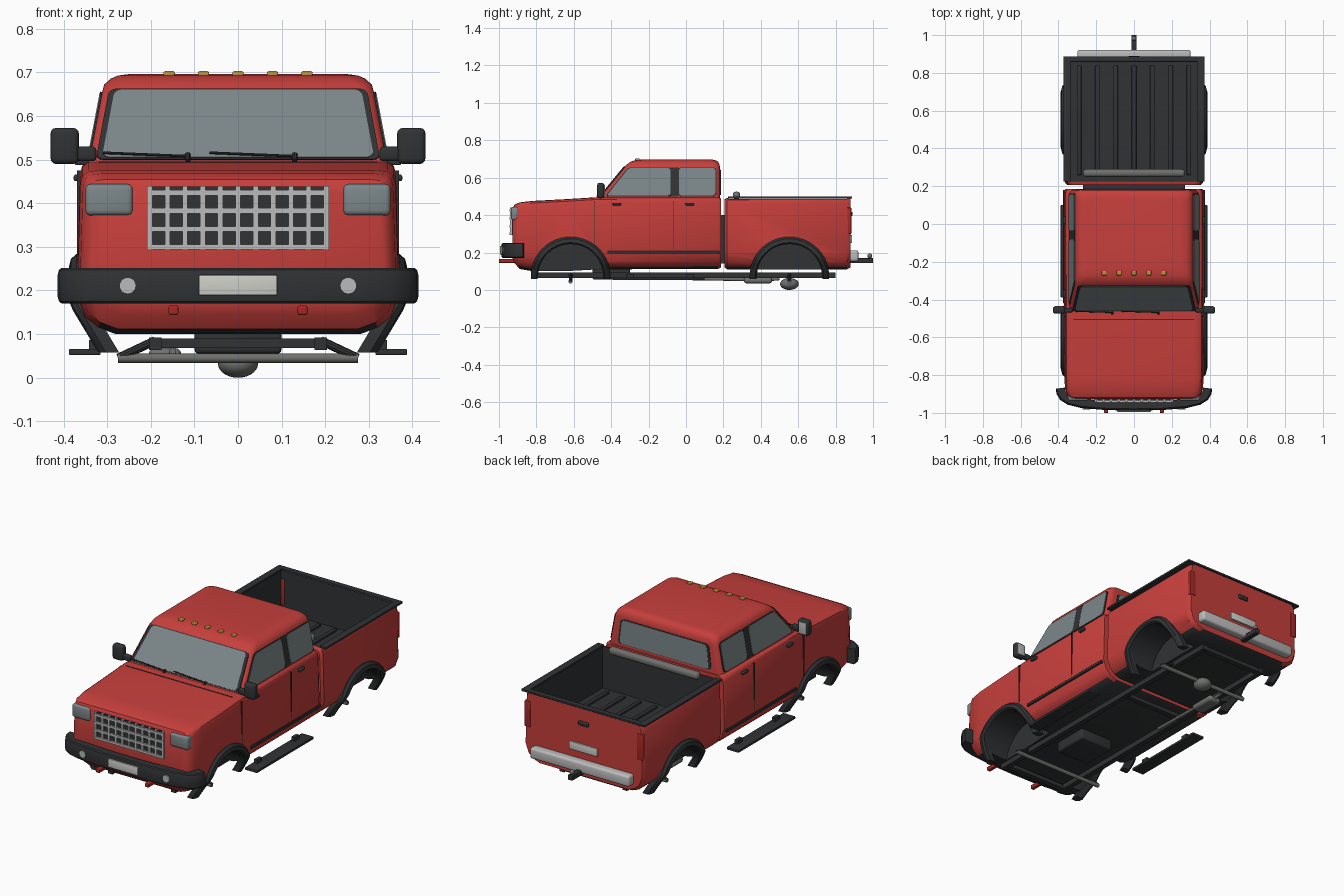
import bpy, bmesh, math
from mathutils import Vector, Matrix

if "Cube" in bpy.data.objects:
    bpy.data.objects.remove(bpy.data.objects["Cube"])


def material(name, r, g, b):
    m = bpy.data.materials.new(name)
    m.diffuse_color = (r, g, b, 1)
    m.use_nodes = True
    m.node_tree.nodes["Principled BSDF"].inputs["Base Color"].default_value = m.diffuse_color
    return m


RED = material("red_paint", .57, .05, .045)
DARK = material("dark_plastic", .03, .032, .034)
GLASS = material("glass", .2, .24, .25)
SILVER = material("silver", .5, .5, .5)
STEEL = material("steel", .16, .16, .155)
AMBER = material("amber", .5, .28, .05)
LAMP = material("tail_red", .4, .02, .02)
PLATE = material("plate", .62, .62, .58)


def finish(name, bm, *mats):
    bmesh.ops.recalc_face_normals(bm, faces=bm.faces)
    me = bpy.data.meshes.new(name)
    bm.to_mesh(me)
    bm.free()
    ob = bpy.data.objects.new(name, me)
    bpy.context.collection.objects.link(ob)
    for m in mats:
        me.materials.append(m)
    return ob


def loft(name, rings, *mats, closed=False):
    bm = bmesh.new()
    vs = [[bm.verts.new(p) for p in r] for r in rings]
    n = len(vs[0])
    for a, b in zip(vs, vs[1:] + (vs[:1] if closed else [])):
        for i in range(n):
            bm.faces.new((a[i], a[(i + 1) % n], b[(i + 1) % n], b[i]))
    if not closed:
        bm.faces.new(vs[0])
        bm.faces.new(vs[-1])
    return finish(name, bm, *mats)


def box(name, x, y, z, mat, bevel=0):
    """Box from (min, max) ranges, with rounded edges."""
    bm = bmesh.new()
    bmesh.ops.create_cube(bm, size=1)
    for v in bm.verts:
        v.co = [(lo + hi) / 2 + c * (hi - lo) for c, (lo, hi) in zip(v.co, (x, y, z))]
    if bevel:
        bmesh.ops.bevel(bm, geom=bm.edges[:], offset=bevel, segments=3, affect='EDGES', profile=.5)
    return finish(name, bm, mat)


def rod(name, p, q, r, mat, n=14):
    p, q = Vector(p), Vector(q)
    bm = bmesh.new()
    m = Matrix.Translation((p + q) / 2) @ (q - p).to_track_quat('Z', 'Y').to_matrix().to_4x4()
    bmesh.ops.create_cone(bm, cap_ends=True, segments=n, radius1=r, radius2=r, depth=(q - p).length, matrix=m)
    return finish(name, bm, mat)


def ball(name, c, size, mat):
    bm = bmesh.new()
    bmesh.ops.create_uvsphere(bm, u_segments=24, v_segments=14, radius=1,
                              matrix=Matrix.Translation(c) @ Matrix.Diagonal((*size, 1)))
    return finish(name, bm, mat)


def panel(name, pts, out, mat, grow=1, lift=.004, corner=.018):
    """Flat pane with rounded corners, standing slightly proud of the surface."""
    pts, out = [Vector(p) for p in pts], Vector(out).normalized()
    c = sum(pts, Vector()) / len(pts)
    bm = bmesh.new()
    bm.faces.new([bm.verts.new(c + (p - c) * grow - out * .006) for p in pts])
    bmesh.ops.bevel(bm, geom=bm.verts[:], offset=corner, segments=4, affect='VERTICES', profile=.5)
    ex = bmesh.ops.extrude_face_region(bm, geom=bm.faces[:])
    bmesh.ops.translate(bm, vec=out * (lift + .006), verts=[v for v in ex['geom'] if isinstance(v, bmesh.types.BMVert)])
    return finish(name, bm, mat)


def window(name, pts, out):
    panel(name + "_seal", pts, out, DARK, 1.045, .003)
    panel(name, pts, out, GLASS, 1, .005)


def cut(ob, cutter):
    mod = ob.modifiers.new("cut", 'BOOLEAN')
    mod.operation, mod.solver, mod.object = 'DIFFERENCE', 'EXACT', cutter
    bpy.context.view_layer.objects.active = ob
    bpy.ops.object.modifier_apply(modifier=mod.name)
    bpy.data.objects.remove(cutter)


def section(y, hw, zb, zt):
    """Body cross-section: tucked sills, rounded shoulders."""
    h = [(hw * .76, zb), (hw * .87, zb + .015), (hw * .95, zb + .04), (hw, zb + .09), (hw * .98, zt - .03),
         (hw * .965, zt - .012), (hw * .93, zt - .003), (hw * .86, zt)]
    return [(x, y, z) for x, z in h] + [(-x, y, z) for x, z in h[::-1]]


ARCH_Z, FRONT, REAR = .07, -.617, .553


def arches(ob, yc):
    for s in (-1, 1):
        cut(ob, rod("arch_cutter", (s * .2, yc, ARCH_Z), (s * .5, yc, ARCH_Z), .178, DARK, 40))


def darken(ob, yc, inside=lambda c: False):
    for f in ob.data.polygons:
        c = f.center
        well = abs(c.x) > .19 and math.hypot(c.y - yc, c.z - ARCH_Z) < .179 and (f.normal.z < .1) and \
            (abs(f.normal.x) < .05 or abs(c.x) < .21)
        f.material_index = int(well or (f.normal.z < -.8 and c.z < .17) or inside(c))


# Cab lower body and bonnet
cab = loft("cab_body", [section(*a) for a in (
    (-.928, .335, .17, .435), (-.918, .35, .145, .455), (-.89, .363, .112, .468), (-.82, .369, .1, .476),
    (-.65, .37, .1, .485), (-.47, .37, .11, .496), (.17, .37, .112, .498), (.186, .362, .12, .49))], RED, DARK)
arches(cab, FRONT)
darken(cab, FRONT)

# Cargo bed
bed = loft("cargo_bed", [section(*a) for a in (
    (.207, .355, .12, .485), (.22, .366, .11, .492), (.86, .366, .11, .492), (.88, .352, .12, .49))], RED, DARK)
arches(bed, REAR)
cut(bed, box("bed_cutter", (-.344, .344), (.228, .862), (.26, .6), DARK))
darken(bed, REAR, lambda c: abs(c.x) < .346 and .226 < c.y < .864 and c.z > .255 and c.z < .48)
for i in range(7):
    x = (i - 3) * .097
    box("bed_floor_rib", (x - .012, x + .012), (.26, .84), (.258, .27), DARK, .003)
for s in (-1, 1):
    x = sorted((s * .335, s * .374))
    box("bed_side_rail", x, (.225, .885), (.488, .5), DARK, .003)
box("tailgate_rail", (-.374, .374), (.858, .888), (.488, .5), DARK, .003)
box("bed_front_bar", (-.27, .27), (.25, .29), (.485, .525), STEEL, .016)
box("cab_bed_gap", (-.27, .27), (.18, .212), (.14, .4), DARK)

# Greenhouse with roof
def roof_ring(z, y0, y1, hw, r):
    ring = []
    for k, (sx, yy, sy) in enumerate(((1, y1, 1), (-1, y1, 1), (-1, y0, -1), (1, y0, -1))):
        for j in range(6):
            a = math.pi / 2 * (k + j / 5)
            ring.append((sx * (hw - r) + r * math.cos(a), yy - sy * r + r * math.sin(a), z))
    return ring


loft("cab_roof", [roof_ring(*a) for a in (
    (.47, -.483, .183, .347, .03), (.65, -.335, .182, .313, .03), (.672, -.315, .179, .307, .035),
    (.686, -.295, .171, .292, .04), (.693, -.275, .16, .275, .04), (.697, -.24, .14, .245, .04))], RED)


def side_x(z):
    return .347 - (z - .47) * .189


def front_y(z):
    return -.483 + (z - .47) * .822


window("windscreen", [(x, front_y(z), z) for x, z in ((-.312, .503), (.312, .503), (.283, .658), (-.283, .658))],
       (0, -1, .822))
window("rear_window", [(-.27, .183, .51), (.27, .183, .51), (.255, .182, .64), (-.255, .182, .64)], (0, 1, 0))
for s in (-1, 1):
    for nm, poly in (("front_door_window", ((-.425, .503), (-.083, .503), (-.083, .652), (-.305, .652))),
                     ("rear_door_window", ((-.038, .503), (.158, .503), (.158, .652), (-.038, .652)))):
        window(nm, [(s * side_x(z), y, z) for y, z in poly], (s, 0, .189))
    panel("door_pillar", [(s * side_x(z), y, z) for y, z in ((-.082, .5), (-.04, .5), (-.04, .655), (-.082, .655))],
          (s, 0, .189), DARK, corner=.002)

# Roof marker lamps and wipers
for i in range(5):
    x = (i - 2) * .079
    box("roof_marker", (x - .013, x + .013), (-.272, -.248), (.688, .703), AMBER, .004)
for x in (-.115, .13):
    rod("wiper", (x, -.468, .508), (x - .195, -.462, .516), .003, DARK, 8)
    rod("wiper_pivot", (x, -.475, .498), (x, -.465, .514), .006, DARK, 8)
box("bonnet_gap", (-.32, .32), (-.508, -.504), (.48, .496), DARK)

# Grille and headlamps
box("grille_back", (-.205, .205), (-.934, -.9), (.295, .438), DARK)
for i in range(11):
    x = (i - 5) * .0405
    box("grille_upright", (x - .006, x + .006), (-.942, -.93), (.293, .44), SILVER)
for z in (.3, .341, .383, .424):
    box("grille_bar", (-.208, .208), (-.944, -.93), (z - .006, z + .006), SILVER)

# Front bumper, swept along its plan curve
half = [(.0, -.972), (.15, -.969), (.28, -.958), (.345, -.942), (.38, -.92), (.395, -.895), (.398, -.87)]
path = [Vector((-x, y, 0)) for x, y in half[:0:-1]] + [Vector((x, y, 0)) for x, y in half]
rings = []
for i, p in enumerate(path):
    t = (path[min(i + 1, len(path) - 1)] - path[max(i - 1, 0)]).normalized()
    n = Vector((t.y, -t.x, 0))
    rings.append([p + n * a * .016 + Vector((0, 0, .211 + b * .041)) for a, b in
                  ((1, -.6), (1, .6), (.8, .88), (.4, 1), (-2, 1), (-2, -1), (.4, -1), (.8, -.88))])
loft("front_bumper", rings, DARK)
box("front_plate", (-.09, .09), (-.994, -.98), (.189, .235), PLATE, .003)

# Parts repeated on both sides
def sbox(name, s, x, y, z, mat, bevel=0):
    box(name, sorted((s * x[0], s * x[1])), y, z, mat, bevel)


for s in (-1, 1):
    sbox("headlamp", s, (.241, .35), (-.936, -.885), (.372, .444), GLASS, .012)
    rod("fog_lamp", (s * .253, -.96, .211), (s * .253, -.982, .211), .019, SILVER, 20)
    sbox("tow_hook", s, (.137, .159), (-1, -.9), (.144, .166), LAMP, .004)
    # Wheel arch flares, following the tucked sills
    for nm, yc in (("front_flare", FRONT), ("rear_flare", REAR)):
        rings = []
        for k in range(25):
            a = math.pi * (-.02 + 1.04 * k / 24)
            ring = []
            for r, x in ((.174, .34), (.174, .378), (.182, .388), (.202, .383), (.213, .37), (.213, .34)):
                y, z = yc + r * math.cos(a), ARCH_Z + .001 + r * math.sin(a)
                ring.append((s * (x - max(0, .17 - z) * .6), y, z))
            rings.append(ring)
        loft(nm, rings, DARK)
    # Doors
    sbox("side_trim", s, (.36, .376), (-.42, .18), (.192, .208), DARK, .003)
    for y in (-.49, -.065):
        sbox("door_seam", s, (.355, .3695), (y - .002, y + .002), (.2, .475), DARK)
    for y in (-.37, .02):
        sbox("door_handle", s, (.355, .377), (y - .022, y + .022), (.451, .466), DARK, .005)
    # Mirrors
    sbox("mirror_housing", s, (.365, .43), (-.475, -.437), (.49, .573), DARK, .013)
    sbox("mirror_arm", s, (.325, .375), (-.468, -.445), (.497, .53), DARK, .008)
    sbox("mirror_glass", s, (.375, .421), (-.44, -.434), (.5, .563), SILVER, .002)
    # Running boards
    sbox("running_board", s, (.315, .388), (-.39, .1), (.052, .066), DARK, .003)
    for y in (-.3, .02):
        sbox("board_bracket", s, (.322, .342), (y - .02, y + .02), (.062, .086), DARK)
    # Tail lamps and chassis
    sbox("tail_lamp", s, (.322, .358), (.86, .884), (.3, .44), LAMP, .004)
    sbox("chassis_rail", s, (.176, .204), (-.83, .8), (.063, .092), DARK)
    for y in (FRONT, REAR):
        rod("axle_link", (s * .19, y, .085), (s * .275, y, .045), .01, DARK, 10)

# Underside
for y in (FRONT, REAR):
    rod("axle_tube", (-.275, y, .045), (.275, y, .045), .011, STEEL)
for y in (-.8, .15, .78):
    box("cross_member", (-.18, .18), (y - .015, y + .015), (.068, .09), DARK)
box("gearbox", (-.1, .1), (-.5, -.3), (.055, .12), DARK, .01)
ball("differential", (0, REAR, .032), (.046, .05, .032), STEEL)
box("silencer", (-.205, -.13), (.31, .46), (.035, .068), STEEL, .014)
rod("exhaust_pipe", (-.15, .02, .06), (-.15, .33, .055), .008, STEEL)
rod("tail_pipe", (-.165, .45, .055), (-.165, .5, .06), .008, STEEL)

# Tail: bumper, hitch, plate, handle
box("rear_bumper", (-.3, .3), (.87, .922), (.153, .212), SILVER, .012)
box("tow_bar", (-.014, .014), (.86, 1.0), (.143, .17), DARK, .003)
ball("tow_ball", (0, .982, .182), (.013, .013, .014), STEEL)
box("rear_plate", (-.085, .085), (.87, .888), (.25, .293), PLATE, .003)
box("tailgate_handle", (-.03, .03), (.87, .89), (.395, .418), DARK, .005)

# Smooth shading with sharp edges kept
bpy.ops.object.select_all(action='SELECT')
bpy.context.view_layer.objects.active = cab
bpy.ops.object.shade_smooth_by_angle(angle=math.radians(35))
